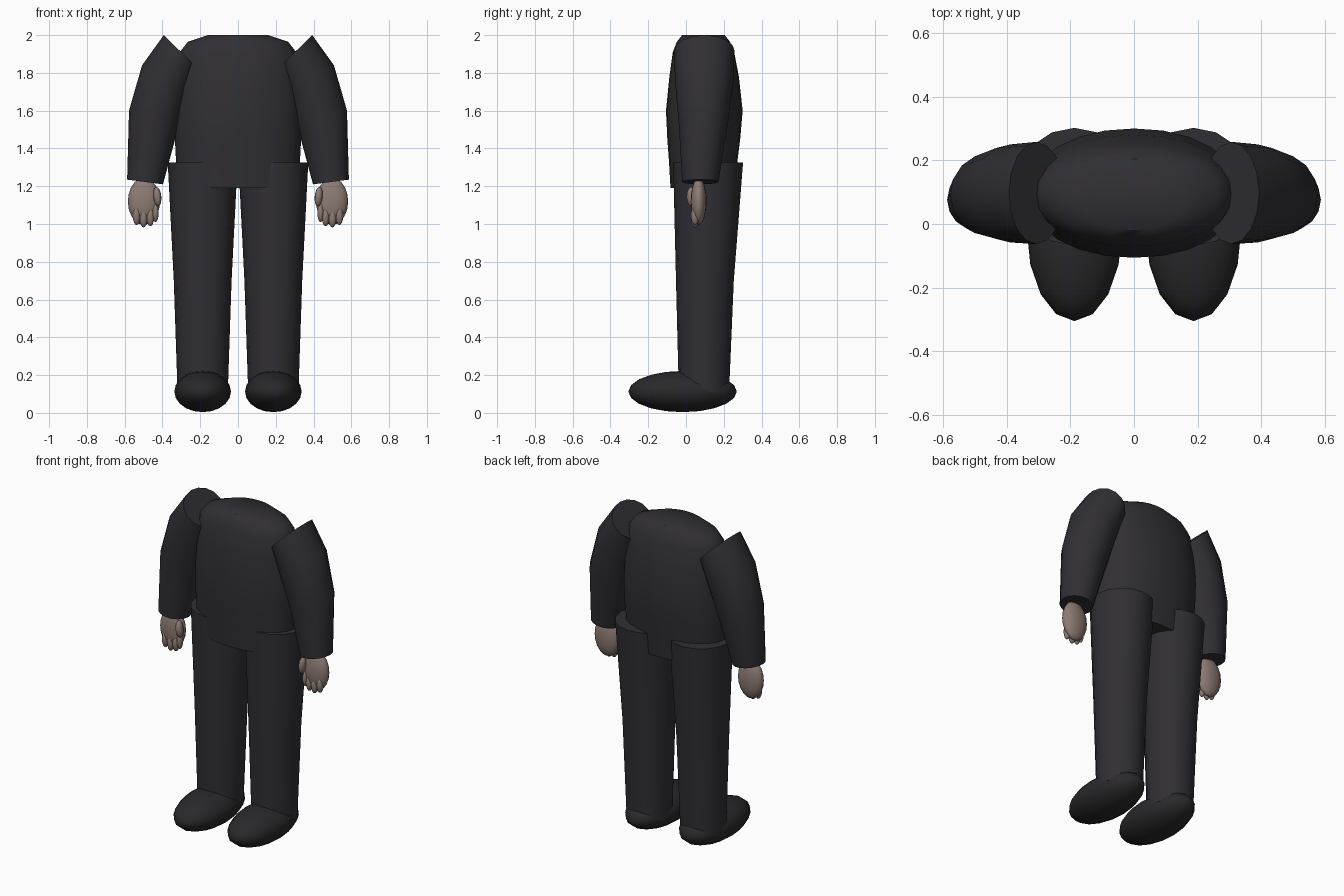
import bpy, bmesh, math
from mathutils import Vector, Matrix

if "Cube" in bpy.data.objects:
    bpy.data.objects.remove(bpy.data.objects["Cube"])


def material(name, rgb):
    m = bpy.data.materials.new(name)
    m.diffuse_color = (*rgb, 1)
    m.use_nodes = True
    m.node_tree.nodes["Principled BSDF"].inputs["Base Color"].default_value = m.diffuse_color
    return m


CLOTH = material("dark_cloth", (0.030, 0.028, 0.034))
LEATHER = material("dark_leather", (0.022, 0.022, 0.024))
SKIN = material("skin", (0.27, 0.20, 0.175))


def finish(name, bm, mat):
    bmesh.ops.recalc_face_normals(bm, faces=bm.faces)
    me = bpy.data.meshes.new(name)
    bm.to_mesh(me)
    bm.free()
    me.materials.append(mat)
    ob = bpy.data.objects.new(name, me)
    bpy.context.collection.objects.link(ob)
    bpy.ops.object.select_all(action='DESELECT')
    ob.select_set(True)
    bpy.context.view_layer.objects.active = ob
    bpy.ops.object.shade_smooth_by_angle(angle=math.radians(50))
    return ob


def loft(name, rings, mat, n=16, power=2.0):
    """Skin through rings of (centre, half-width vector, half-depth vector)."""
    bm = bmesh.new()
    loops = []
    for c, u, v in rings:
        loop = []
        for i in range(n):
            a = 2 * math.pi * i / n
            cu, cv = [math.copysign(abs(t) ** (2 / power), t)
                      for t in (math.cos(a), math.sin(a))]
            loop.append(bm.verts.new(Vector(c) + Vector(u) * cu + Vector(v) * cv))
        loops.append(loop)
    for a, b in zip(loops, loops[1:]):
        for i in range(n):
            j = (i + 1) % n
            bm.faces.new((a[i], a[j], b[j], b[i]))
    bm.faces.new(loops[0])
    bm.faces.new(loops[-1])
    return finish(name, bm, mat)


def ellipsoid(name, centre, half, mat, tilt=0.0, seg=16, rings=10):
    bm = bmesh.new()
    bmesh.ops.create_uvsphere(bm, u_segments=seg, v_segments=rings, radius=1)
    m = (Matrix.Translation(centre) @ Matrix.Rotation(tilt, 4, 'Y')
         @ Matrix.Diagonal((*half, 1)))
    bmesh.ops.transform(bm, matrix=m, verts=bm.verts)
    return finish(name, bm, mat)


# Torso: (z, half width, front y, back y)
torso = [(1.19, 0.320, -0.082, 0.258), (1.33, 0.328, -0.090, 0.272),
         (1.45, 0.334, -0.099, 0.287), (1.60, 0.333, -0.106, 0.300),
         (1.78, 0.325, -0.088, 0.280), (1.91, 0.308, -0.070, 0.255),
         (1.965, 0.265, -0.048, 0.233), (2.00, 0.160, -0.020, 0.205)]
loft("torso", [((0, (f + b) / 2, z), (w, 0, 0), (0, (b - f) / 2, 0))
               for z, w, f, b in torso], CLOTH, n=24, power=2.1)

# Trouser leg: (z, radius, centre y)
leg = [(0.11, 0.133, 0.095), (0.70, 0.153, 0.100), (1.325, 0.185, 0.117)]
# Sleeve: outer (x, z), inner (x, z), front y, back y
sleeve = [((0.393, 2.00), (0.219, 1.83), -0.063, 0.258),
          ((0.508, 1.84), (0.270, 1.66), -0.058, 0.250),
          ((0.577, 1.60), (0.330, 1.46), -0.038, 0.222),
          ((0.587, 1.235), (0.397, 1.21), -0.020, 0.172)]
# Fingers: x, tip z, half width
fingers = [(0.537, 0.995, 0.020), (0.500, 0.982, 0.021),
           (0.464, 0.988, 0.020), (0.437, 1.010, 0.017)]

for side, s in (("left", 1), ("right", -1)):
    loft(side + "_trouser_leg",
         [((s * 0.187, y, z), (r, 0, 0), (0, r, 0)) for z, r, y in leg], CLOTH)

    ellipsoid(side + "_shoe", (s * 0.187, -0.018, 0.113), (0.15, 0.287, 0.109),
              LEATHER)

    rings = []
    for (ox, oz), (ix, iz), f, b in sleeve:
        c = (s * (ox + ix) / 2, (f + b) / 2, (oz + iz) / 2)
        rings.append((c, (s * (ox - ix) / 2, 0, (oz - iz) / 2),
                      (0, (b - f) / 2, 0)))
    loft(side + "_sleeve", rings, CLOTH)

    # Hand: palm, four fingers and a thumb
    ellipsoid(side + "_palm", (s * 0.498, 0.067, 1.12), (0.085, 0.042, 0.125), SKIN)
    for k, (x, tip, w) in enumerate(fingers):
        ellipsoid(f"{side}_finger_{k + 1}", (s * x, 0.048, tip + 0.05),
                  (w, 0.022, 0.05), SKIN, seg=12, rings=8)
    ellipsoid(side + "_thumb", (s * 0.427, 0.030, 1.145), (0.021, 0.027, 0.052),
              SKIN, tilt=s * 0.1, seg=12, rings=8)
